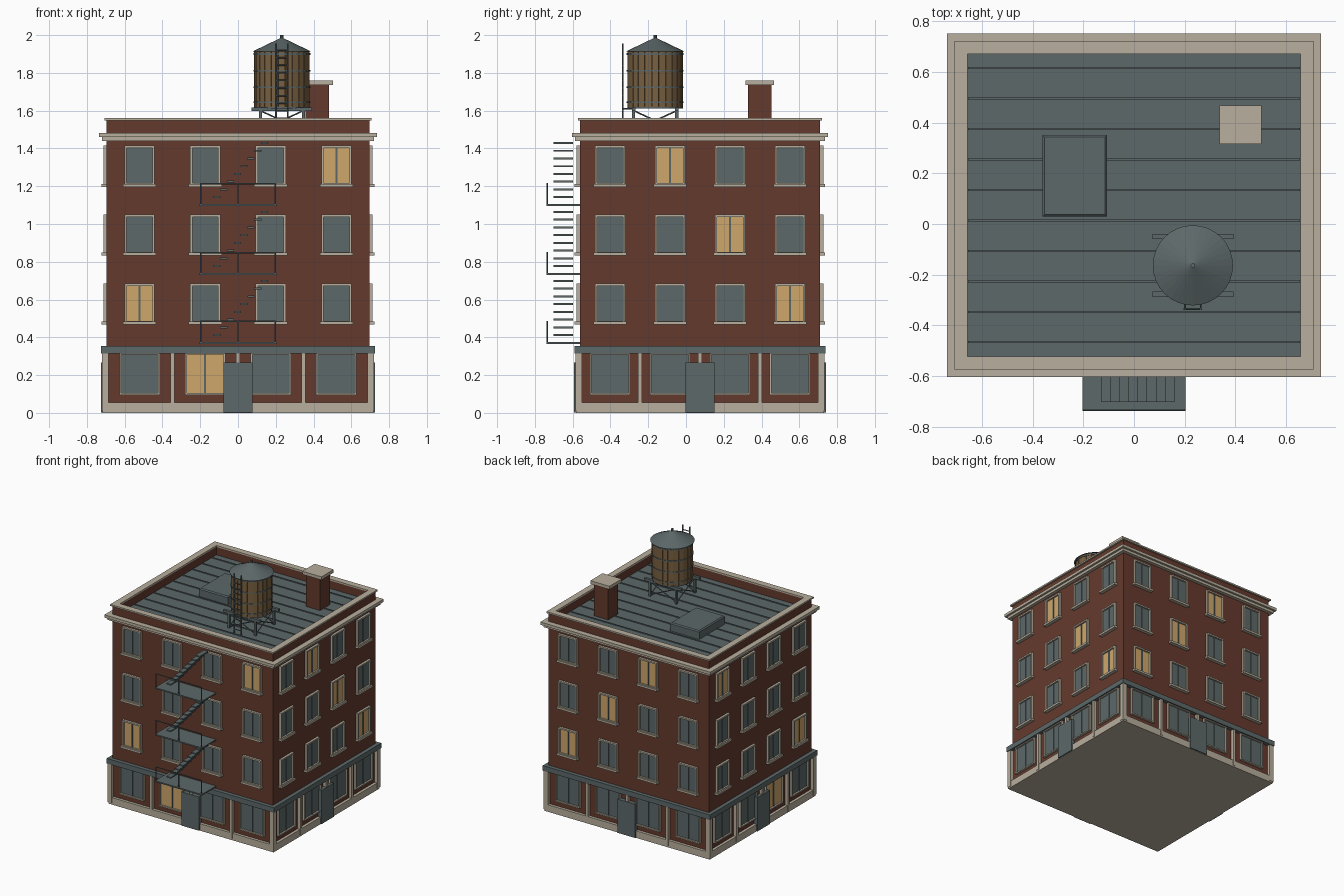
import bpy, bmesh, math
from mathutils import Vector, Matrix

if "Cube" in bpy.data.objects:
    bpy.data.objects.remove(bpy.data.objects["Cube"])


def lin(c):
    return tuple((v / 255 / 12.92) if v / 255 < 0.04 else ((v / 255 + 0.055) / 1.055) ** 2.4 for v in c) + (1,)


def mat(name, *rgb):
    m = bpy.data.materials.new(name)
    m.diffuse_color = lin(rgb)
    m.use_nodes = True
    m.node_tree.nodes["Principled BSDF"].inputs["Base Color"].default_value = m.diffuse_color
    return m


BRICK = mat("brick red", 101, 58, 45)
STONE = mat("pale stone", 184, 175, 157)
SLATE = mat("slate grey", 93, 104, 105)
LIT = mat("warm window light", 208, 167, 107)
WOOD = mat("tank wood", 122, 97, 65)

CY, HX, HY = 0.074, 0.695, 0.635      # building centre and wall half sizes
ROOF = 1.485
parts = {}


def part(name, material):
    if name not in parts:
        parts[name] = (bmesh.new(), material)
    return parts[name][0]


def box(name, m, x0, x1, y0, y1, z0, z1):
    mx = Matrix.Translation(((x0 + x1) / 2, (y0 + y1) / 2, (z0 + z1) / 2))
    mx = mx @ Matrix.Diagonal((abs(x1 - x0), abs(y1 - y0), abs(z1 - z0), 1))
    bmesh.ops.create_cube(part(name, m), size=1, matrix=mx)


def slab(name, m, grow, z0, z1):
    box(name, m, -HX - grow, HX + grow, CY - HY - grow, CY + HY + grow, z0, z1)


def ring(name, m, out, inn, z0, z1):
    # rectangular frame around the building, from wall+out to wall-inn
    X, Y, x, y = HX + out, HY + out, HX - inn, HY - inn
    for s in (-1, 1):
        box(name, m, -X, X, CY + s * y, CY + s * Y, z0, z1)
        box(name, m, s * x, s * X, CY - y, CY + y, z0, z1)


def cyl(name, m, x, y, z0, z1, r0, r1=None, n=24):
    bmesh.ops.create_cone(part(name, m), cap_ends=True, segments=n, radius1=r0,
                          radius2=r0 if r1 is None else r1, depth=z1 - z0,
                          matrix=Matrix.Translation((x, y, (z0 + z1) / 2)))


def bar(name, m, a, b, r, n=6):
    a, b = Vector(a), Vector(b)
    d = b - a
    mx = Matrix.Translation((a + b) / 2) @ d.to_track_quat('Z', 'Y').to_matrix().to_4x4()
    bmesh.ops.create_cone(part(name, m), cap_ends=True, segments=n, radius1=r, radius2=r,
                          depth=d.length, matrix=mx)


# Main masses
slab("brick_walls", BRICK, 0, 0.05, ROOF - 0.01)
slab("stone_plinth", STONE, 0.022, 0, 0.055)
ring("shopfront_band", SLATE, 0.03, 0.01, 0.315, 0.355)
ring("cornice_lower", STONE, 0.026, 0.01, 1.44, 1.46)
ring("cornice_upper", STONE, 0.042, 0.01, 1.46, 1.482)
ring("parapet", BRICK, 0, 0.036, 1.47, 1.548)
ring("parapet_coping", STONE, 0.012, 0.038, 1.548, 1.56)

# Roof deck with standing seams
slab("roof_deck", SLATE, -0.03, 1.47, ROOF)
for i in range(10):
    y = CY - 0.54 + i * 0.12
    box("roof_seams", SLATE, -0.655, 0.655, y - 0.004, y + 0.004, ROOF - 0.002, ROOF + 0.006)


def facade(side):
    sx, half, wall = side in ("front", "back"), 0, 0
    half, wall = (HX, HY) if sx else (HY, HX)
    sg = 1 if side in ("back", "right") else -1

    def b(name, m, u0, u1, o0, o1, z0, z1):
        p, q = sg * (wall + o0), sg * (wall + o1)
        if sx:
            box(name, m, u0, u1, CY + p, CY + q, z0, z1)
        else:
            box(name, m, p, q, CY + u0, CY + u1, z0, z1)

    def window(kind, u, w, z0, z1, lit, t):
        fr = side + "_" + kind + "_frames"
        for s in (-1, 1):
            b(fr, STONE, u + s * (w - t), u + s * w, -0.002, 0.018, z0, z1)
        b(fr, STONE, u - w + t, u + w - t, -0.002, 0.018, z1 - t, z1)
        b(fr, STONE, u - w + t, u + w - t, -0.002, 0.018, z0, z0 + t)
        g = side + "_" + kind + ("_lit_panes" if lit else "_panes")
        b(g, LIT if lit else SLATE, u - w + t, u + w - t, -0.002, 0.005, z0 + t, z1 - t)
        b(side + "_" + kind + "_mullions", SLATE, u - 0.005, u + 0.005, 0.004, 0.01, z0 + t, z1 - t)

    lit = {(0, 0), (2, 3)} if side in ("front", "left") else {(0, 3), (1, 2), (2, 1)}
    bay = half / 2
    for c in range(4):
        u = (c - 1.5) * bay
        # shop window, then three storeys above
        window("shop", u, 0.107, 0.095, 0.318, c == 1 and side in ("front", "left"), 0.01)
        for r in range(3):
            z = 0.475 + r * 0.365
            window("upper", u, 0.08, z, z + 0.21, (r, c) in lit, 0.012)
            b(side + "_sills", STONE, u - 0.088, u + 0.088, -0.002, 0.028, z - 0.008, z + 0.008)
    # stone piers between the shop windows
    for c in range(1, 4):
        u = (c - 2) * bay
        b(side + "_piers", STONE, u - 0.011, u + 0.011, -0.002, 0.025, 0.012, 0.316)
    b(side + "_door", SLATE, -0.077, 0.077, 0, 0.031, 0.002, 0.266)


for s in ("front", "back", "left", "right"):
    facade(s)
for sx in (-1, 1):
    for sy in (-1, 1):
        box("corner_piers", STONE, sx * (HX - 0.01), sx * (HX + 0.025),
            CY + sy * (HY - 0.01), CY + sy * (HY + 0.025), 0.012, 0.316)

# Fire escape: landings, front rails and open treads
for r in range(3):
    z = 0.366 + r * 0.365
    box("fire_escape_landings", SLATE, -0.203, 0.203, -0.738, CY - HY - 0.001, z, z + 0.01)
    for x in (-0.198, 0, 0.198):
        bar("fire_escape_rails", SLATE, (x, -0.734, z), (x, -0.734, z + 0.118), 0.004)
    bar("fire_escape_rails", SLATE, (-0.2, -0.734, z + 0.118), (0.2, -0.734, z + 0.118), 0.004)
    for i in range(8):
        x, zz = -0.13 + i * 0.036, z + 0.005 + 0.041 * (i + 1)
        box("fire_escape_treads", SLATE, x, x + 0.038, -0.702, -0.598, zz - 0.005, zz + 0.005)

# Chimney
box("chimney", BRICK, 0.358, 0.482, 0.328, 0.452, ROOF - 0.01, 1.738)
box("chimney_cap", STONE, 0.337, 0.503, 0.315, 0.467, 1.735, 1.76)

# Roof hatch with a bevelled lid edge
hb = part("roof_hatch", SLATE)
box("roof_hatch", SLATE, -0.36, -0.107, 0.03, 0.35, ROOF - 0.005, 1.55)
top = [e for e in hb.edges if all(v.co.z > 1.54 for v in e.verts)]
bmesh.ops.bevel(hb, geom=top, offset=0.008, segments=1, affect='EDGES')

# Water tank: staves, hoops, conical roof
TX, TY = 0.232, -0.163
cyl("tank_core", WOOD, TX, TY, 1.62, 1.912, 0.139)
for i in range(24):
    a = i * math.tau / 24
    mx = (Matrix.Translation((TX, TY, 1.766)) @ Matrix.Rotation(a, 4, 'Z')
          @ Matrix.Translation((0.14, 0, 0)) @ Matrix.Diagonal((0.012, 0.035, 0.292, 1)))
    bmesh.ops.create_cube(part("tank_staves", WOOD), size=1, matrix=mx)
for z in (1.645, 1.725, 1.812, 1.9):
    cyl("tank_hoops", SLATE, TX, TY, z - 0.004, z + 0.004, 0.151)
cyl("tank_roof", SLATE, TX, TY, 1.912, 1.985, 0.158, 0.006, 32)
cyl("tank_finial", SLATE, TX, TY, 1.975, 2.0, 0.009, n=10)

# Tank stand: beams, legs and cross braces
cyl("tank_floor", SLATE, TX, TY, 1.611, 1.622, 0.146)
L = 0.114
for s in (-1, 1):
    y = TY + s * L
    box("tank_beams", SLATE, TX - 0.16, TX + 0.16, y - 0.01, y + 0.01, 1.598, 1.618)
    for t in (-1, 1):
        x = TX + t * L
        box("tank_legs", SLATE, x - 0.008, x + 0.008, y - 0.008, y + 0.008, ROOF - 0.005, 1.6)
        bar("tank_braces", SLATE, (TX - t * L, y, 1.495), (TX + t * L, y, 1.6), 0.004)
        bar("tank_braces", SLATE, (TX + s * L, TY - t * L, 1.495), (TX + s * L, TY + t * L, 1.6), 0.004)

# Tank ladder
LY = TY - 0.172
for s in (-1, 1):
    x = TX + s * 0.031
    bar("tank_ladder", SLATE, (x, LY, ROOF - 0.003), (x, LY, 1.955), 0.005)
    bar("tank_ladder", SLATE, (x, LY, 1.61), (x, TY - 0.12, 1.61), 0.004)
for i in range(11):
    z = 1.52 + i * 0.04
    bar("tank_ladder", SLATE, (TX - 0.036, LY, z), (TX + 0.036, LY, z), 0.004)

# Turn the collected parts into objects
for name, (bm, m) in parts.items():
    bmesh.ops.recalc_face_normals(bm, faces=bm.faces)
    me = bpy.data.meshes.new(name)
    bm.to_mesh(me)
    bm.free()
    me.materials.append(m)
    bpy.context.collection.objects.link(bpy.data.objects.new(name, me))
